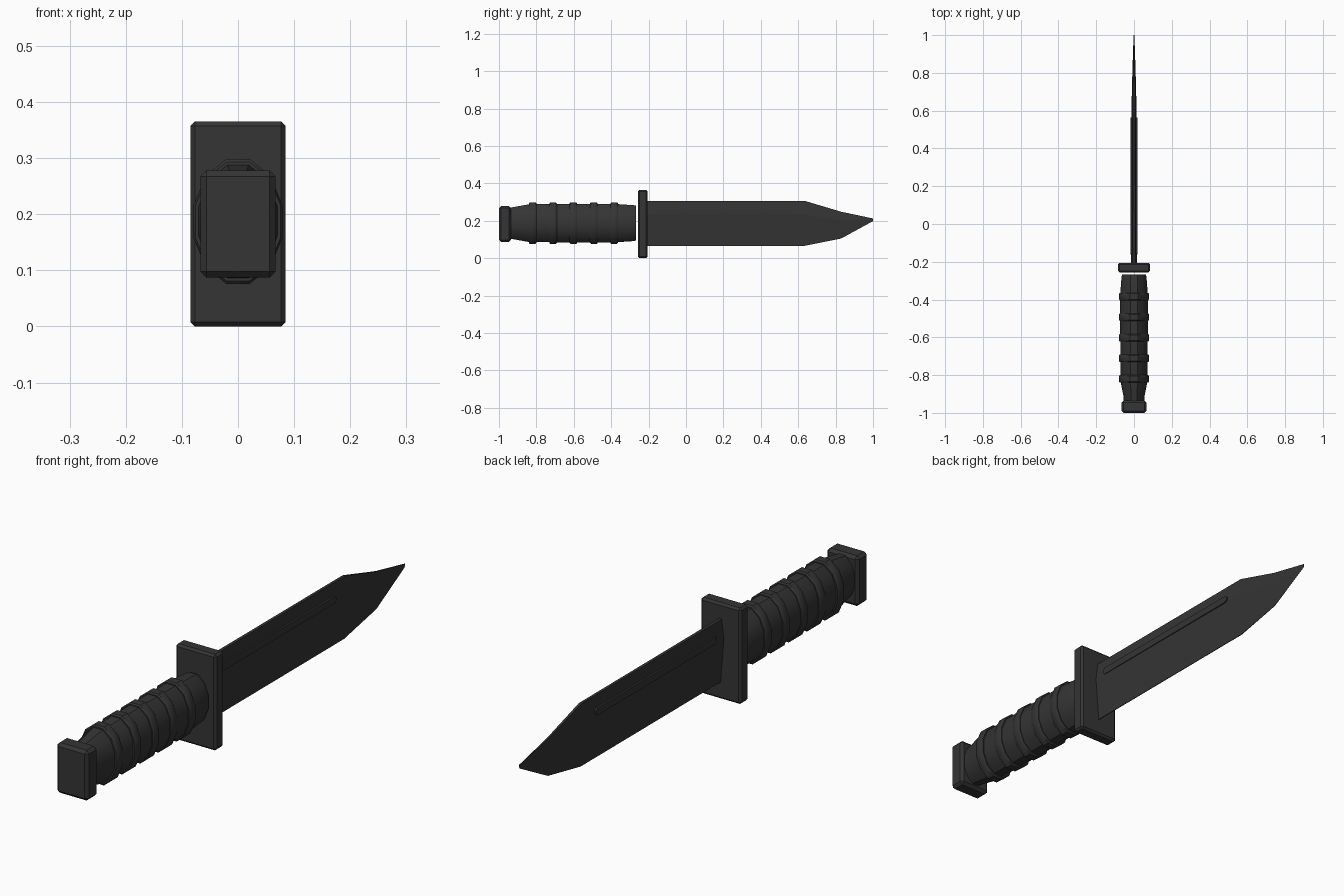
import bpy, bmesh, math

cube = bpy.data.objects.get("Cube")
if cube:
    bpy.data.objects.remove(cube, do_unlink=True)

mat = bpy.data.materials.new("matte black")
mat.use_nodes = True
COLOR = (0.035, 0.035, 0.035, 1)
mat.diffuse_color = COLOR
bsdf = next(n for n in mat.node_tree.nodes if n.type == 'BSDF_PRINCIPLED')
bsdf.inputs["Base Color"].default_value = COLOR
bsdf.inputs["Roughness"].default_value = 0.6


def loft(name, loops, smooth=None):
    """Skin a closed, capped solid through matching cross-section loops."""
    bm = bmesh.new()
    rings = [[bm.verts.new(p) for p in loop] for loop in loops]
    n = len(rings[0])
    for a, b in zip(rings, rings[1:]):
        for i in range(n):
            j = (i + 1) % n
            bm.faces.new((a[i], a[j], b[j], b[i]))
    bm.faces.new(rings[0])
    bm.faces.new(rings[-1])
    bmesh.ops.recalc_face_normals(bm, faces=bm.faces)
    mesh = bpy.data.meshes.new(name)
    bm.to_mesh(mesh)
    bm.free()
    mesh.materials.append(mat)
    obj = bpy.data.objects.new(name, mesh)
    bpy.context.collection.objects.link(obj)
    if smooth:
        bpy.ops.object.select_all(action='DESELECT')
        obj.select_set(True)
        bpy.context.view_layer.objects.active = obj
        bpy.ops.object.shade_smooth_by_angle(angle=math.radians(smooth))
    return obj


def oval(y, rx, rz, sides=12, cz=0.187):
    """Faceted oval with flats at the top, bottom and sides."""
    k = 1 / math.cos(math.pi / sides)
    angles = [2 * math.pi * (i + 0.5) / sides for i in range(sides)]
    return [(rx * k * math.cos(a), y, cz + rz * k * math.sin(a)) for a in angles]


def block(name, half_x, y0, y1, z0, z1, bevel):
    """Box with chamfered edges."""
    loops = [[(-half_x, y, z0), (half_x, y, z0), (half_x, y, z1), (-half_x, y, z1)]
             for y in (y0, y1)]
    obj = loft(name, loops)
    mod = obj.modifiers.new("chamfer", 'BEVEL')
    mod.width = bevel
    mod.segments = 1
    return obj


# Grip: oval tube, narrowed at both ends
GRIP = [(-0.94, 0.054, 0.083), (-0.91, 0.056, 0.088), (-0.84, 0.070, 0.101),
        (-0.60, 0.073, 0.103), (-0.37, 0.073, 0.102), (-0.28, 0.066, 0.096),
        (-0.267, 0.063, 0.093)]
loft("grip", [oval(*s) for s in GRIP], smooth=35)

# Raised grip rings
for i in range(5):
    y = -0.82 + i * 0.109
    loft(f"grip_ring_{i + 1}",
         [oval(y - 0.02, 0.076, 0.106), oval(y - 0.015, 0.079, 0.111),
          oval(y + 0.015, 0.079, 0.111), oval(y + 0.02, 0.076, 0.106)], smooth=35)

# Pommel and guard
block("pommel", 0.067, -1.0, -0.935, 0.087, 0.278, 0.011)
block("guard", 0.085, -0.256, -0.206, 0.0, 0.365, 0.008)

# Blade: kite-shaped section, (y, spine z, widest z, edge z, half thickness)
BLADE = [(-0.21, 0.306, 0.235, 0.066, 0.015), (0.635, 0.306, 0.235, 0.066, 0.013),
         (0.83, 0.248, 0.20, 0.105, 0.008), (1.0, 0.212, 0.207, 0.198, 0.002)]
loft("blade", [[(-t * 0.4, y, top), (-t, y, mid), (-t * 0.1, y, low),
                (t * 0.1, y, low), (t, y, mid), (t * 0.4, y, top)]
               for y, top, mid, low, t in BLADE])

# Raised rib along each side of the blade
for side, sx in (("left", 1), ("right", -1)):
    rib = [(-0.155, 0.235), (0.555, 0.235), (0.565, 0.242), (0.565, 0.255),
           (0.555, 0.262), (-0.155, 0.262), (-0.162, 0.255), (-0.162, 0.242)]
    loft(f"blade_rib_{side}", [[(sx * x, y, z) for y, z in rib] for x in (0.004, 0.0175)])
